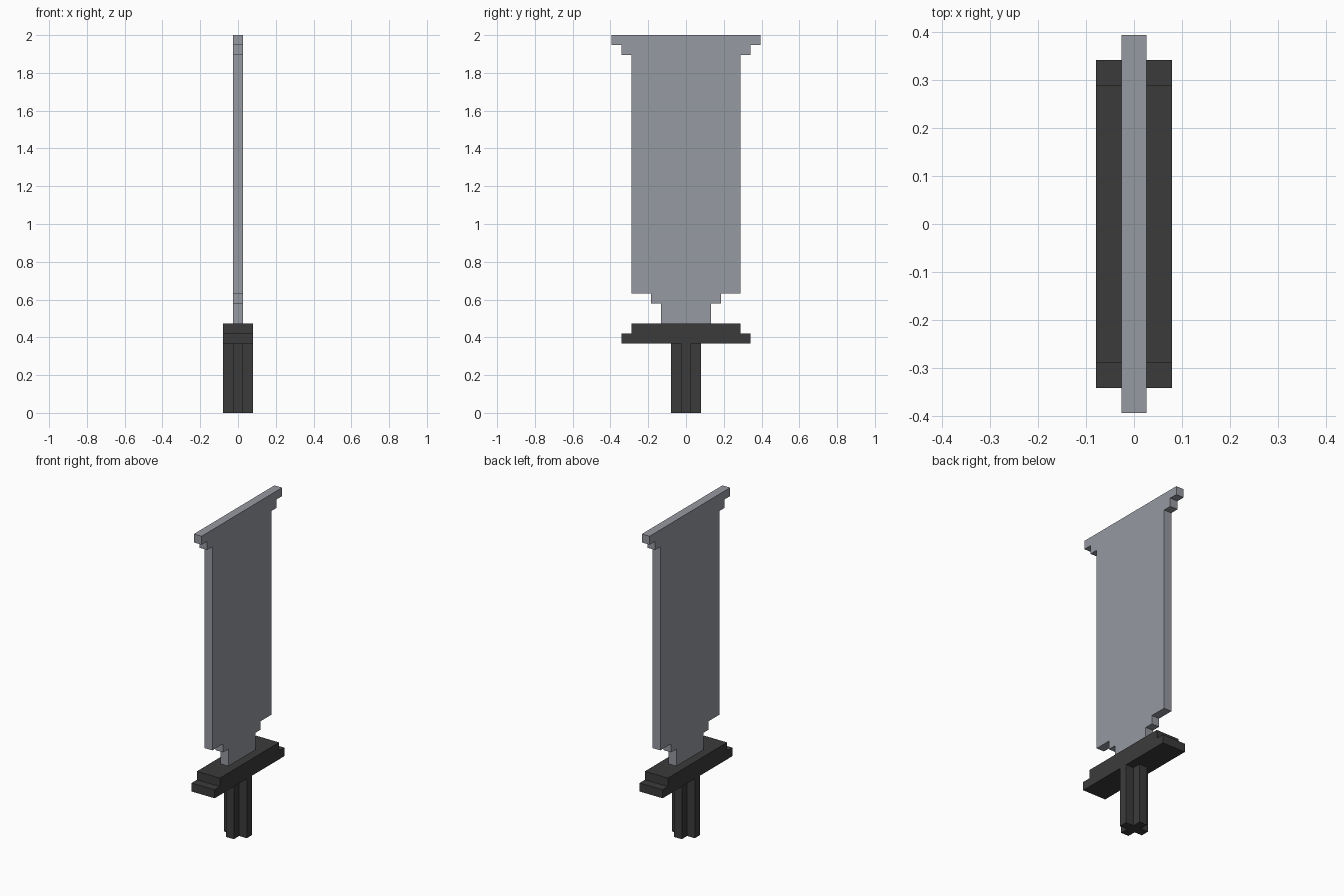
import bpy
import bmesh
from mathutils import Vector

cube = bpy.data.objects.get("Cube")
if cube:
    bpy.data.objects.remove(cube, do_unlink=True)

U = 2 / 38  # one block of the stepped design


def material(name, color):
    mat = bpy.data.materials.new(name)
    mat.use_nodes = True
    mat.diffuse_color = color
    mat.node_tree.nodes["Principled BSDF"].inputs["Base Color"].default_value = color
    return mat


def prism(name, outline, offset, mat):
    """Extrude a closed outline (in blocks) along an offset (in blocks)."""
    bm = bmesh.new()
    face = bm.faces.new([bm.verts.new(Vector(p) * U) for p in outline])
    ext = bmesh.ops.extrude_face_region(bm, geom=[face], use_keep_orig=True)
    verts = [g for g in ext["geom"] if isinstance(g, bmesh.types.BMVert)]
    bmesh.ops.translate(bm, verts=verts, vec=Vector(offset) * U)
    bmesh.ops.recalc_face_normals(bm, faces=bm.faces)
    mesh = bpy.data.meshes.new(name)
    bm.to_mesh(mesh)
    bm.free()
    mesh.materials.append(mat)
    obj = bpy.data.objects.new(name, mesh)
    bpy.context.collection.objects.link(obj)
    return obj


def stepped_plate(name, rows, thickness, mat):
    """Plate facing x, from rows of (bottom, top, full width), mirrored in y."""
    side = [(w / 2, z) for z0, z1, w in rows for z in (z0, z1)]
    outline = side + [(-y, z) for y, z in reversed(side)]
    points = [(-thickness / 2, y, z) for y, z in outline]
    return prism(name, points, (thickness, 0, 0), mat)


steel = material("steel grey", (0.305, 0.319, 0.356, 1))
dark = material("dark charcoal", (0.044, 0.044, 0.044, 1))

# Blade: narrow neck, stepped shoulders, wide body, flared flat tip
stepped_plate("blade", [(9, 11, 5), (11, 12, 7), (12, 36, 11),
                        (36, 37, 13), (37, 38, 15)], 1, steel)

# Guard: two stacked steps
stepped_plate("guard", [(7, 8, 13), (8, 9, 11)], 3, dark)

# Grip: plus-shaped column, one corner notch turned four times
quarter = [(1.5, -0.5), (1.5, 0.5), (0.5, 0.5)]
plus = []
for _ in range(4):
    plus += quarter
    quarter = [(-y, x) for x, y in quarter]
prism("grip", [(x, y, 0) for x, y in plus], (0, 0, 7), dark)
